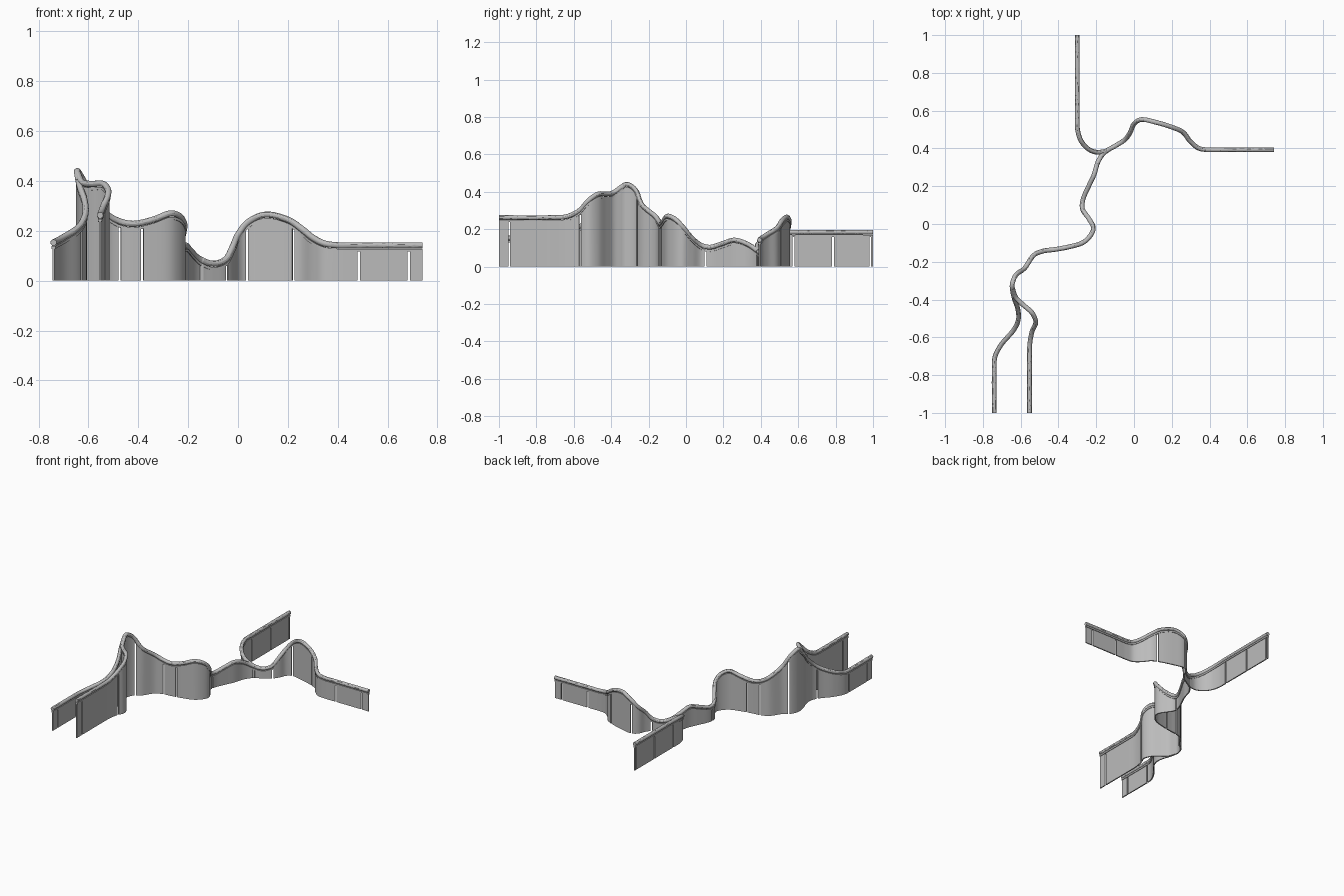
import bpy
import bmesh
from mathutils import Vector

cube = bpy.data.objects.get("Cube")
if cube:
    bpy.data.objects.remove(cube, do_unlink=True)

grey = bpy.data.materials.new("plain grey")
grey.use_nodes = True
COLOUR = (0.5, 0.5, 0.5, 1)
grey.diffuse_color = COLOUR
grey.node_tree.nodes["Principled BSDF"].inputs["Base Color"].default_value = COLOUR

STEP = 0.01          # spacing of the samples, also the width of a panel gap
RAIL_RADIUS = 0.0125
LEDGE_TOP, LEDGE_BOTTOM = 0.014, 0.025   # distances below the rail centre


def smooth_path(points):
    """Evenly sampled smooth curve through points given in hundredths."""
    pts = [Vector(p) / 100 for p in points]
    last = len(pts) - 1
    tangents = []
    for i in range(last + 1):
        a, b = pts[max(i - 1, 0)], pts[min(i + 1, last)]
        span = (pts[i] - a).length + (b - pts[i]).length
        tangents.append((b - a) / span)
    path = []
    for i in range(last):
        a, b = pts[i], pts[i + 1]
        d = (b - a).length
        n = max(1, round((b - a).xy.length / STEP))
        for k in range(n):
            t = k / n
            s = 1 - t
            path.append(a * (s * s * (1 + 2 * t)) + b * (t * t * (3 - 2 * t))
                        + (tangents[i] * s - tangents[i + 1] * t) * (d * s * t))
    return path + [pts[-1]]


def finish(obj):
    bpy.ops.object.select_all(action="DESELECT")
    obj.select_set(True)
    bpy.context.view_layer.objects.active = obj
    if obj.type == "CURVE":
        bpy.ops.object.convert(target="MESH")
    bpy.ops.object.shade_smooth_by_angle()


def make_rail(name, path):
    """Round handrail along the path."""
    curve = bpy.data.curves.new(name, "CURVE")
    curve.dimensions = "3D"
    curve.bevel_depth = RAIL_RADIUS
    curve.bevel_resolution = 4
    curve.use_fill_caps = True
    spline = curve.splines.new("POLY")
    spline.points.add(len(path) - 1)
    for point, co in zip(spline.points, path):
        point.co = (*co, 1)
    curve.materials.append(grey)
    obj = bpy.data.objects.new(name, curve)
    bpy.context.collection.objects.link(obj)
    finish(obj)


def make_ribbon(name, path, half, bottom, top, gaps=()):
    """Upright band along the path; bottom and top map rail height to z."""
    # each gap opens the segment nearest to it
    middles = [(a + b).xy / 2 for a, b in zip(path, path[1:])]
    opened = {min(range(len(middles)), key=lambda i: (middles[i] - Vector(g) / 100).length)
              for g in gaps}
    bm = bmesh.new()
    rings = []
    for i, p in enumerate(path):
        along = (path[min(i + 1, len(path) - 1)] - path[max(i - 1, 0)]).xy.normalized()
        side = Vector((-along.y, along.x, 0)) * half
        base = Vector((p.x, p.y, 0))
        rings.append([base + s * side + Vector((0, 0, z))
                      for s, z in ((1, bottom(p.z)), (1, top(p.z)),
                                   (-1, top(p.z)), (-1, bottom(p.z)))])
    previous = None
    for i in range(len(middles)):
        if i in opened:
            if previous:
                bm.faces.new(previous)
            previous = None
            continue
        if previous is None:
            previous = [bm.verts.new(v) for v in rings[i]]
            bm.faces.new(previous[::-1])
        ring = [bm.verts.new(v) for v in rings[i + 1]]
        for k in range(4):
            j = (k + 1) % 4
            bm.faces.new((previous[k], previous[j], ring[j], ring[k]))
        previous = ring
    if previous:
        bm.faces.new(previous)
    bmesh.ops.recalc_face_normals(bm, faces=bm.faces)
    mesh = bpy.data.meshes.new(name)
    bm.to_mesh(mesh)
    bm.free()
    mesh.materials.append(grey)
    obj = bpy.data.objects.new(name, mesh)
    bpy.context.collection.objects.link(obj)
    finish(obj)


# Winding main wall: rail points in hundredths, then panel gap positions
main_points = [
    (-64, -37, 40), (-64.5, -32, 44), (-62.5, -27, 41), (-58, -23.5, 33),
    (-53, -16.5, 27), (-48, -14.3, 24), (-42, -13.5, 22.8), (-34, -12, 24.5),
    (-27, -9.8, 27), (-23, -6, 25.5), (-21.5, -2, 21.5), (-24, 3, 15.5),
    (-27.3, 8, 11.5), (-27, 13, 10.4), (-24, 20, 12.5), (-21.2, 26, 14.2),
    (-19, 33, 12), (-15.5, 38, 8.7), (-10, 41.3, 6.8), (-5, 44.5, 8.5),
    (-2, 48.5, 14), (0, 53, 18.5), (4, 55.3, 23.5), (11, 54, 26.5),
    (20, 51.3, 24.5), (26, 48.5, 20.5), (30, 43.5, 17.3), (34.5, 40, 15),
    (40, 39.3, 14.2), (46, 39.3, 14.2), (74, 39.3, 14.2)]
main_gaps = [(-62, -26), (-48, -14), (-38.5, -13), (-27.4, 10), (-15.5, 38),
             (-4, 45), (4, 55), (22, 51), (48, 39), (68.5, 39)]

# Three side branches
front_right_points = [
    (-74, -100, 15.3), (-74, -76, 15.3), (-73.5, -70, 15.6), (-70, -63.5, 17.5),
    (-64, -56.5, 21.5), (-61.3, -51, 26.5), (-61.5, -45, 32), (-63.5, -39, 38),
    (-64.5, -33, 43.5)]
front_left_points = [
    (-55.3, -100, 26.2), (-55.3, -72, 26.2), (-55.2, -64, 26.7), (-54, -57, 30),
    (-52, -52, 35.5), (-54, -47, 38.8), (-59, -42.5, 38.8), (-62.5, -39, 39.5),
    (-64.3, -34, 43)]
back_points = [
    (-30, 100, 18.4), (-30, 58, 18.4), (-30, 51, 18.2), (-28.5, 45, 16.8),
    (-25, 40.3, 14), (-20, 38, 11), (-14, 38.7, 8)]

walls = {
    "main": (main_points, main_gaps),
    "front_right": (front_right_points, [(-74, -94), (-74, -74), (-63, -55)]),
    "front_left": (front_left_points, [(-55, -94), (-54, -56)]),
    "back": (back_points, [(-30, 98), (-30, 78.5), (-30, 57.5)]),
}

for label, (points, gaps) in walls.items():
    path = smooth_path(points)
    make_rail(label + "_handrail", path)
    make_ribbon(label + "_ledge", path, 0.008,
                lambda z: z - LEDGE_BOTTOM, lambda z: z - LEDGE_TOP)
    make_ribbon(label + "_panels", path, 0.004,
                lambda z: 0, lambda z: z - LEDGE_BOTTOM, gaps)
